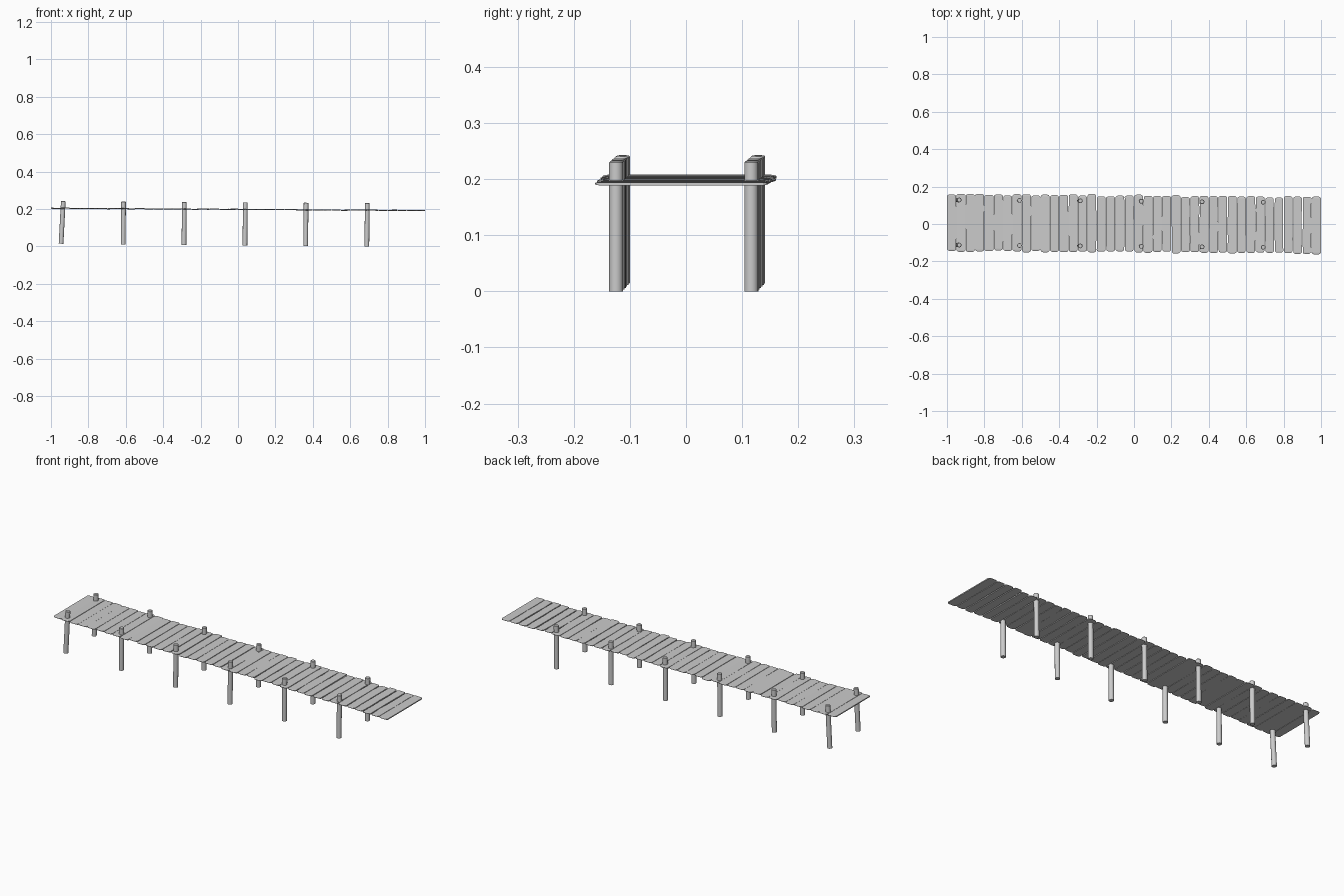
import bpy, bmesh, math, random
from mathutils import Vector, Matrix

if "Cube" in bpy.data.objects:
    bpy.data.objects.remove(bpy.data.objects["Cube"])
random.seed(4)


def deck_z(x):
    return 0.198 - 0.0065 * x


def centre_y(x):
    return 0.001 - 0.0075 * x


def add_object(name, bm):
    bmesh.ops.recalc_face_normals(bm, faces=bm.faces[:])
    mesh = bpy.data.meshes.new(name)
    bm.to_mesh(mesh)
    bm.free()
    ob = bpy.data.objects.new(name, mesh)
    bpy.context.collection.objects.link(ob)
    return ob


# Thin plank running across the walkway, with worn edges and rounded tips
def plank(name, x0, x1, ragged):
    bm = bmesh.new()
    xc = (x0 + x1) / 2
    z = deck_z(xc) + random.uniform(-0.001, 0.001)
    roll = random.uniform(-0.03, 0.03)
    half = 0.151 + random.uniform(-0.004, 0.005)
    cy = centre_y(xc) + random.uniform(-0.002, 0.002)
    # position along plank, width factor, half thickness
    stations = [(-1, 0.55, 0.001), (-0.975, 0.85, 0.0022), (-0.94, 0.99, 0.0028),
                (-0.5, 1, 0.0028), (0, 1, 0.0028), (0.5, 1, 0.0028),
                (0.94, 0.99, 0.0028), (0.975, 0.85, 0.0022), (1, 0.55, 0.001)]
    rings = []
    for t, w, h in stations:
        a = xc + (x0 - xc) * w + random.uniform(0, ragged)
        b = xc + (x1 - xc) * w - random.uniform(0, ragged)
        ring = []
        for x, dz in ((a, -h), (b, -h), (b, h), (a, h)):
            ring.append(bm.verts.new((x, cy + t * half, z + dz + roll * (x - xc))))
        rings.append(ring)
    for r, s in zip(rings, rings[1:]):
        for i in range(4):
            j = (i + 1) % 4
            bm.faces.new((r[i], r[j], s[j], s[i]))
    bm.faces.new(rings[0])
    bm.faces.new(rings[-1])
    return add_object(name, bm)


# Deck: boards become more ragged towards the right end
count = 40
pitch = 2 / count
for i in range(count):
    x0 = -1 + i * pitch
    ragged = 0.0 if i in (0, count - 1) else 0.0005 + 0.0035 * i / count
    plank(f"deck_plank_{i + 1}", x0, x0 + pitch - 0.0003 * (i < count - 1), ragged)


# Round post between two points with a slightly eased top edge
def post(name, bottom, top, radius=0.0125):
    bottom, top = Vector(bottom), Vector(top)
    axis = top - bottom
    bm = bmesh.new()
    bmesh.ops.create_cone(bm, cap_ends=True, segments=16, radius1=radius,
                          radius2=radius, depth=axis.length)
    rim = [e for e in bm.edges if all(v.co.z > 0 for v in e.verts)]
    bmesh.ops.bevel(bm, geom=rim, offset=0.002, segments=1, affect='EDGES')
    rot = axis.to_track_quat('Z', 'Y').to_matrix().to_4x4()
    bmesh.ops.transform(bm, matrix=Matrix.Translation((bottom + top) / 2) @ rot,
                        verts=bm.verts[:])
    ob = add_object(name, bm)
    for p in ob.data.polygons:
        p.use_smooth = True
    ob.data.set_sharp_from_angle(angle=math.radians(30))


# Six pairs of posts, the first pair leaning a little
for i, x in enumerate((-0.94, -0.613, -0.288, 0.038, 0.363, 0.69)):
    lean = 0.006 if i == 0 else 0.001
    drop = 0.0145 * (0.69 - x) / 1.63
    for side, label in ((-1, "front"), (1, "back")):
        y = centre_y(x) + side * 0.1205
        post(f"{label}_post_{i + 1}", (x - lean, y, drop),
             (x + lean, y, deck_z(x) + 0.038))
